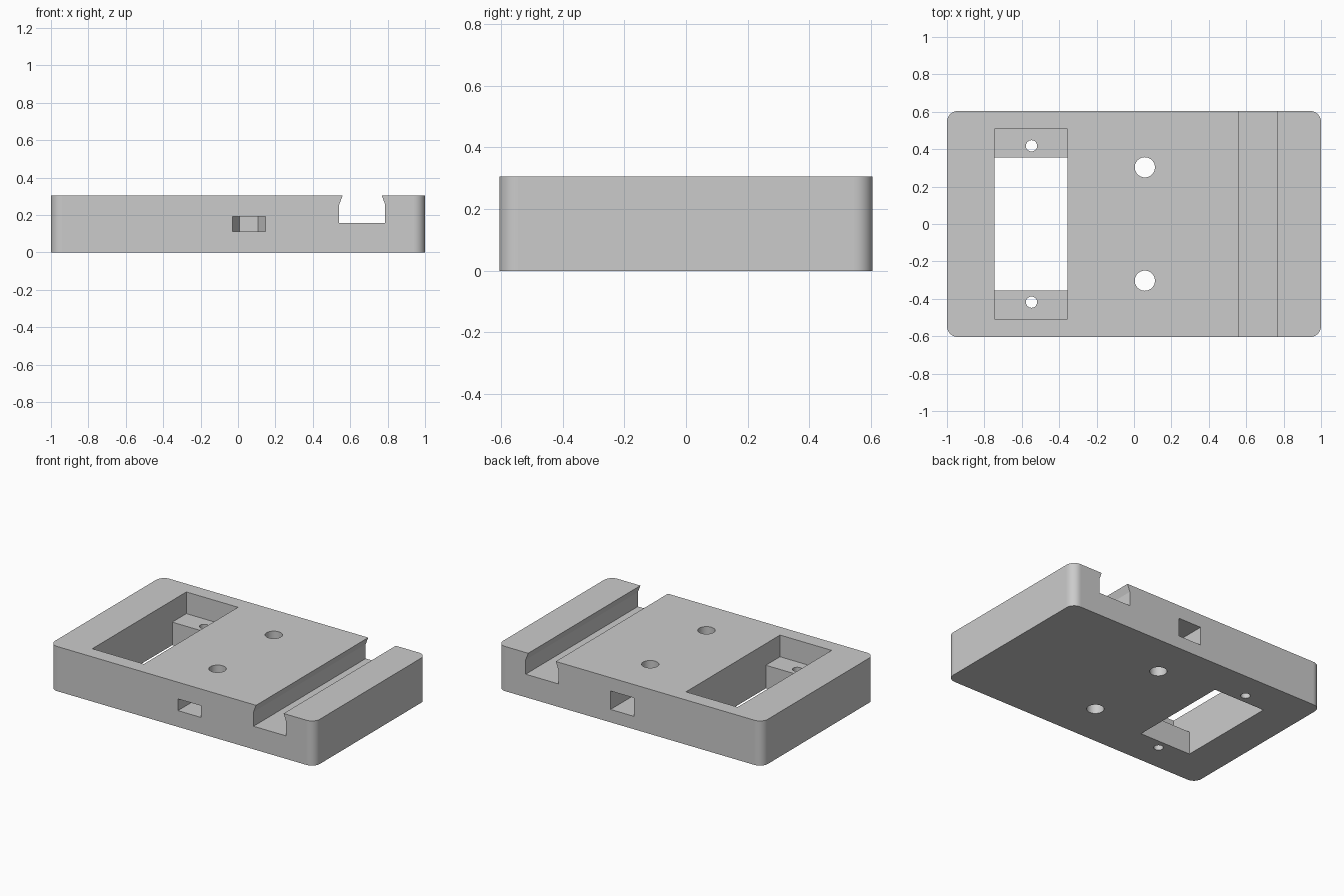
import bpy, bmesh
from math import cos, sin, pi, radians
from mathutils import Vector

cube = bpy.data.objects.get("Cube")
if cube:
    bpy.data.objects.remove(cube, do_unlink=True)

HEIGHT, HALF_X, HALF_Y, CORNER = 0.305, 1.0, 0.605, 0.06

grey = bpy.data.materials.new("light grey plastic")
grey.use_nodes = True
grey.diffuse_color = (0.6, 0.6, 0.6, 1)
grey.node_tree.nodes["Principled BSDF"].inputs["Base Color"].default_value = (0.6, 0.6, 0.6, 1)


def prism(name, outline, axis, low, high):
    """Extrude a 2D outline along an axis from low to high."""
    place = {"x": lambda a, b, d: (d, a, b),
             "y": lambda a, b, d: (a, d, b),
             "z": lambda a, b, d: (a, b, d)}[axis]
    bm = bmesh.new()
    face = bm.faces.new([bm.verts.new(place(a, b, low)) for a, b in outline])
    grown = bmesh.ops.extrude_face_region(bm, geom=[face])["geom"]
    bmesh.ops.translate(bm, vec=Vector(place(0, 0, high - low)),
                        verts=[v for v in grown if isinstance(v, bmesh.types.BMVert)])
    bmesh.ops.recalc_face_normals(bm, faces=bm.faces)
    mesh = bpy.data.meshes.new(name)
    bm.to_mesh(mesh)
    bm.free()
    mesh.materials.append(grey)
    obj = bpy.data.objects.new(name, mesh)
    bpy.context.collection.objects.link(obj)
    return obj


def arc(cx, cy, r, start, sweep, steps):
    return [(cx + r * cos(start + sweep * i / steps), cy + r * sin(start + sweep * i / steps))
            for i in range(steps + 1)]


# Rounded plate
ix, iy = HALF_X - CORNER, HALF_Y - CORNER
outline = []
for k, (cx, cy) in enumerate([(ix, iy), (-ix, iy), (-ix, -iy), (ix, -iy)]):
    outline += arc(cx, cy, CORNER, k * pi / 2, pi / 2, 10)
plate = prism("mounting_plate", outline, "z", 0, HEIGHT)

cutters = []

# Stepped pocket: wide recess above, narrower opening right through
pocket = [(-0.507, 0.4), (-0.507, 0.157), (-0.355, 0.157), (-0.355, -0.1),
          (0.355, -0.1), (0.355, 0.157), (0.507, 0.157), (0.507, 0.4)]
cutters.append(prism("pocket_cutter", pocket, "x", -0.745, -0.355))

# Groove with inward leaning lips
mid = 0.664
half = [(0.123, 0.157), (0.123, 0.255), (0.104, HEIGHT), (0.104, 0.4)]
groove = [(mid + a, z) for a, z in half] + [(mid - a, z) for a, z in reversed(half)]
cutters.append(prism("groove_cutter", groove, "y", -0.8, 0.8))

# Bolt holes, screw holes and side slots ending in half a hexagon
bolt_x, bolt_y = 0.058, 0.303
for side, word, slot_half in ((-1, "front", 0.04), (1, "back", 0.063)):
    for kind, x, y, r in (("bolt", bolt_x, bolt_y, 0.054), ("screw", -0.548, 0.418, 0.03)):
        circle = arc(x, side * y, r, 0, 2 * pi, 40)[:-1]
        cutters.append(prism(f"{word}_{kind}_hole_cutter", circle, "z", -0.1, 0.4))
    slot = [(-0.088, 0.8), (-0.088, bolt_y), (-0.05, bolt_y - 0.076),
            (0.05, bolt_y - 0.076), (0.088, bolt_y), (0.088, 0.8)]
    cutters.append(prism(f"{word}_nut_slot_cutter", [(bolt_x + a, side * b) for a, b in slot],
                         "z", 0.151 - slot_half, 0.151 + slot_half))

# Cut everything out of the plate
bpy.ops.object.select_all(action="DESELECT")
plate.select_set(True)
bpy.context.view_layer.objects.active = plate
for cutter in cutters:
    cutter.hide_render = True
    mod = plate.modifiers.new(cutter.name, "BOOLEAN")
    mod.operation, mod.solver, mod.object = "DIFFERENCE", "EXACT", cutter
    bpy.ops.object.modifier_apply(modifier=mod.name)
for cutter in cutters:
    bpy.data.objects.remove(cutter, do_unlink=True)

# Smooth the round corners and bores, keep the broad faces flat
bpy.ops.object.shade_smooth_by_angle(angle=radians(30))
for face in plate.data.polygons:
    if face.area > 0.008:
        face.use_smooth = False
